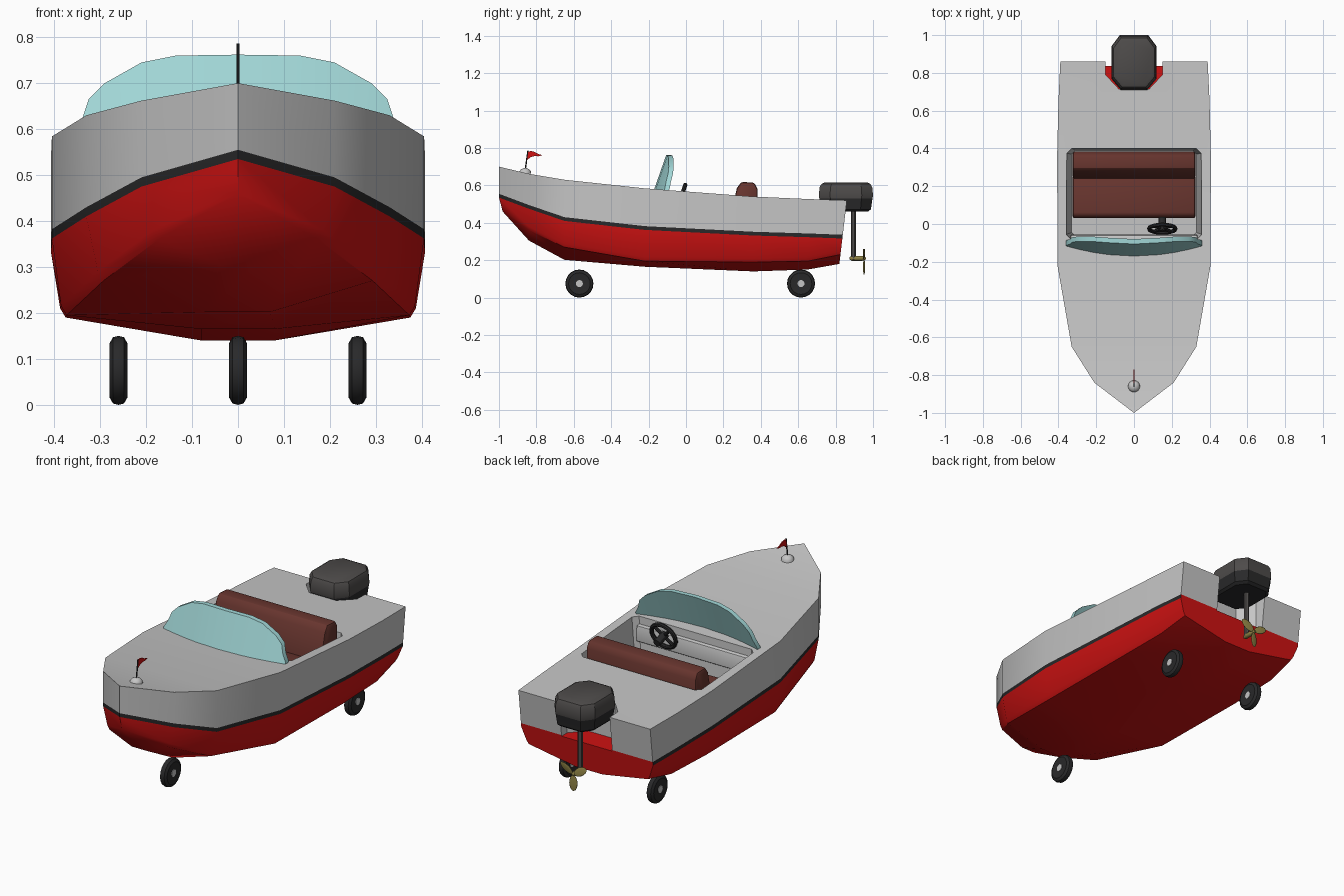
import bpy, bmesh, math
from mathutils import Vector, Matrix

if "Cube" in bpy.data.objects:
    bpy.data.objects.remove(bpy.data.objects["Cube"])


def mat(name, rgb):
    m = bpy.data.materials.new(name)
    m.diffuse_color = (*rgb, 1)
    m.use_nodes = True
    m.node_tree.nodes["Principled BSDF"].inputs["Base Color"].default_value = m.diffuse_color
    return m


GREY = mat("light grey", (0.56, 0.56, 0.56))
RED = mat("red", (0.62, 0.006, 0.006))
BLACK = mat("black", (0.022, 0.022, 0.023))
GLASS = mat("pale aqua", (0.36, 0.68, 0.68))
BROWN = mat("brown", (0.14, 0.036, 0.028))
COWL = mat("dark grey", (0.075, 0.07, 0.068))
BRASS = mat("brass", (0.28, 0.23, 0.06))


def finish(name, bm, mats):
    bmesh.ops.recalc_face_normals(bm, faces=bm.faces[:])
    me = bpy.data.meshes.new(name)
    bm.to_mesh(me)
    bm.free()
    ob = bpy.data.objects.new(name, me)
    bpy.context.collection.objects.link(ob)
    for m in mats:
        me.materials.append(m)
    return ob


def loft(name, rings, mats, seg_mat=None):
    """Skin closed rings of points, capping both ends."""
    bm = bmesh.new()
    vs = [[bm.verts.new(p) for p in r] for r in rings]
    n = len(vs[0])
    for i in range(len(vs) - 1):
        for j in range(n):
            k = (j + 1) % n
            f = bm.faces.new((vs[i][j], vs[i][k], vs[i + 1][k], vs[i + 1][j]))
            f.material_index = seg_mat(i) if seg_mat else 0
    for i, r in ((-1, vs[0]), (len(vs) - 1, vs[-1])):
        f = bm.faces.new(r)
        f.material_index = seg_mat(i) if seg_mat else 0
    return finish(name, bm, mats)


def lathe(name, prof, start, axis, m, n=20):
    """Spin (distance along axis, radius) points around an axis."""
    q = Vector(axis).to_track_quat('Z', 'Y')
    rings = [[Vector(start) + q @ Vector((r * math.cos(t), r * math.sin(t), d))
              for t in (2 * math.pi * k / n for k in range(n))] for d, r in prof]
    return loft(name, rings, [m])


def rod(name, a, b, r, m, n=12):
    d = Vector(b) - Vector(a)
    return lathe(name, [(0, r), (d.length, r)], a, d, m, n)


def apply_mod(ob, kind, **props):
    mod = ob.modifiers.new(kind, kind)
    for k, v in props.items():
        setattr(mod, k, v)
    bpy.context.view_layer.objects.active = ob
    bpy.ops.object.modifier_apply(modifier=mod.name)


# hull: y, sheer x, sheer z, stripe z, chine x, chine z, keel half width, keel z
stations = [
    (-1.00, 0.000, 0.700, 0.555, 0.000, 0.46, 0.00, 0.460),
    (-0.84, 0.210, 0.662, 0.495, 0.185, 0.38, 0.04, 0.305),
    (-0.65, 0.330, 0.630, 0.430, 0.305, 0.29, 0.07, 0.202),
    (-0.22, 0.405, 0.584, 0.382, 0.385, 0.215, 0.08, 0.165),
    (0.36, 0.407, 0.540, 0.352, 0.387, 0.21, 0.08, 0.140),
    (0.65, 0.400, 0.527, 0.343, 0.380, 0.215, 0.08, 0.150),
    (0.86, 0.390, 0.520, 0.336, 0.365, 0.25, 0.08, 0.180),
]
bm = bmesh.new()
rings = []
for y, xs, zs, zt, xc, zc, xk, zk in stations:
    low = 0.02 if xc else 0
    half = [(xs, zs), (xs, zt), (xs, zt - 0.02), (xc, zc), (xc - low * 0.6, zc - low), (xk, zk)]

    def place(x, z):
        if y == -1:
            return (x, y + (0.02 if z < 0.5 else 0), z)
        return (x, y - (0.04 * (0.52 - z) / 0.34 if y == 0.86 else 0), z)
    pts = [place(x, z) for x, z in half] + [place(-x, z) for x, z in half[::-1]]
    rings.append([bm.verts.new(p) for p in pts])
row_mat = [0, 2, 1, 1, 1, 1, 1, 1, 1, 2, 0, 0]
for a, b in zip(rings, rings[1:]):
    for j in range(12):
        k = (j + 1) % 12
        bm.faces.new((a[j], a[k], b[k], b[j])).material_index = row_mat[j]
s = rings[-1]
for k in range(5):  # transom
    bm.faces.new((s[k], s[k + 1], s[10 - k], s[11 - k])).material_index = 0 if k == 0 else 1
bmesh.ops.remove_doubles(bm, verts=bm.verts[:], dist=0.0005)
hull = finish("hull", bm, [GREY, RED, BLACK])


# cockpit well and motor notch
def well(w, y0, y1, c, z):
    return [(x * sx, y, z) for sx, seq in ((1, ((w - c, y0), (w, y0 + c), (w, y1 - c), (w - c, y1))),
                                         (-1, ((w - c, y1), (w, y1 - c), (w, y0 + c), (w - c, y0))))
            for x, y in seq]


cockpit = loft("cockpit_cutter", [well(0.33, -0.065, 0.39, 0.02, 0.30), well(0.358, -0.08, 0.40, 0.025, 0.56),
                                  well(0.358, -0.08, 0.40, 0.025, 0.8)], [GREY, RED, BLACK])
plan = [(0.15, 1.0), (0.15, 0.79), (0.08, 0.715), (-0.08, 0.715), (-0.15, 0.79), (-0.15, 1.0)]
notch = loft("notch_cutter", [[(x, y, z) for x, y in plan] for z in (0.33, 0.8)], [GREY, RED, BLACK],
             lambda i: 1 if i < 0 else 0)
for cutter in (cockpit, notch):
    cutter.hide_render = True
    apply_mod(hull, 'BOOLEAN', object=cutter, operation='DIFFERENCE', solver='EXACT')
    bpy.data.objects.remove(cutter)

# windshield: curved in plan, leaning aft
outline = [(0.36, 0.585), (0.34, 0.62), (0.325, 0.665), (0.29, 0.70), (0.21, 0.745), (0.135, 0.76)]
cols = []
for x, zt in [(-x, z) for x, z in outline] + [(0, 0.762)] + outline[::-1]:
    y0 = -0.175 + 0.055 * (x / 0.36) ** 2
    y1 = y0 + (zt - 0.565) * 0.35
    cols.append([(x, y0, 0.565), (x, y1, zt), (x, y1 + 0.026, zt), (x, y0 + 0.026, 0.565)])
loft("windshield", cols, [GLASS])


# bench seat and dashboard: side profiles extruded across the boat
def across(name, prof, w, m, bevel):
    ob = loft(name, [[(x, y, z) for y, z in prof] for x in (-w, w)], [m])
    apply_mod(ob, 'BEVEL', width=bevel, segments=2, limit_method='ANGLE')


across("seat_back", [(0.375, 0.295), (0.383, 0.58), (0.365, 0.615), (0.295, 0.618), (0.272, 0.585),
                     (0.24, 0.45), (0.24, 0.295)], 0.325, BROWN, 0.012)
across("seat_cushion", [(0.035, 0.295), (0.03, 0.42), (0.05, 0.445), (0.26, 0.44), (0.26, 0.295)],
       0.325, BROWN, 0.012)
across("dashboard", [(-0.09, 0.43), (-0.055, 0.45), (-0.06, 0.53), (-0.09, 0.535)], 0.335, GREY, 0.004)

# steering wheel
tilt = Matrix.Translation((0.15, -0.025, 0.537)) @ Matrix.Rotation(math.radians(72), 4, 'X')
bpy.ops.mesh.primitive_torus_add(major_radius=0.07, minor_radius=0.011, major_segments=20, minor_segments=8)
rim = bpy.context.object
rim.name = "steering_wheel_rim"
rim.matrix_world = tilt
rim.data.materials.append(BLACK)
for a in (45, 135):
    d = Vector((math.cos(math.radians(a)), math.sin(math.radians(a)), 0)) * 0.068
    rod("steering_spoke", tilt @ d, tilt @ -d, 0.009, BLACK, 8)
rod("steering_column", tilt @ Vector((0, 0, 0.012)), tilt @ Vector((0, 0, -0.06)), 0.02, BLACK)

# outboard motor
plan = [(0.12, 0.77), (0.12, 0.94), (0.075, 1.0), (-0.075, 1.0), (-0.12, 0.94), (-0.12, 0.77),
        (-0.07, 0.71), (0.07, 0.71)]
levels = [(0.46, 0.82), (0.472, 0.92), (0.53, 0.98), (0.545, 1.0), (0.59, 0.97), (0.608, 0.9), (0.616, 0.78)]
loft("motor_cowl", [[(x * k, 0.855 + (y - 0.855) * k, z) for x, y in plan] for z, k in levels],
     [COWL, BLACK], lambda i: 1 if i < 2 else 0)
rod("motor_leg", (0, 0.895, 0.47), (0, 0.895, 0.205), 0.013, COWL)
lathe("propeller_hub", [(0, 0.006), (0.012, 0.013), (0.07, 0.013), (0.088, 0.005)], (0, 0.874, 0.21),
      (0, 1, 0), BRASS, 12)
for k in range(3):
    bpy.ops.mesh.primitive_uv_sphere_add(segments=12, ring_count=8, radius=1)
    blade = bpy.context.object
    blade.name = "propeller_blade"
    blade.matrix_world = (Matrix.Translation((0, 0.952, 0.21)) @ Matrix.Rotation(math.radians(120 * k), 4, 'Y')
                          @ Matrix.Translation((0, 0, -0.047)) @ Matrix.Rotation(0.2, 4, 'Z')
                          @ Matrix.Diagonal((0.022, 0.004, 0.042, 1)))
    blade.data.materials.append(BRASS)

# wheels: one in front, two behind
for x, y in ((0, -0.57), (-0.26, 0.615), (0.26, 0.615)):
    lathe("wheel", [(-0.017, 0.03), (-0.02, 0.058), (-0.012, 0.072), (0, 0.075), (0.012, 0.072),
                    (0.02, 0.058), (0.017, 0.03)], (x, y, 0.075), (1, 0, 0), BLACK)
    rod("wheel_hub", (x - 0.02, y, 0.075), (x + 0.02, y, 0.075), 0.019, GREY)

# bow lamp, flag pole and waving flag
lathe("bow_lamp", [(0, 0.032), (0.012, 0.03), (0.022, 0.022), (0.028, 0.008)], (0, -0.86, 0.664), (0, 0, 1), GREY, 16)
rod("flag_pole", (0, -0.86, 0.68), (0, -0.845, 0.786), 0.0035, BLACK, 8)
flag = []
for t in (0, 0.25, 0.5, 0.75, 1):
    y, h = -0.849 + 0.08 * t, 0.02 * (1 - t) + 0.001
    z = 0.757 + 0.008 * math.sin(t * 5) + 0.012 * t
    flag.append([(-0.002, y, z - h), (0.002, y, z - h), (0.002, y, z + h), (-0.002, y, z + h)])
loft("flag", flag, [RED])

# smooth shading with crisp edges
bpy.ops.object.select_all(action='SELECT')
bpy.context.view_layer.objects.active = hull
bpy.ops.object.shade_smooth_by_angle(angle=math.radians(30))
